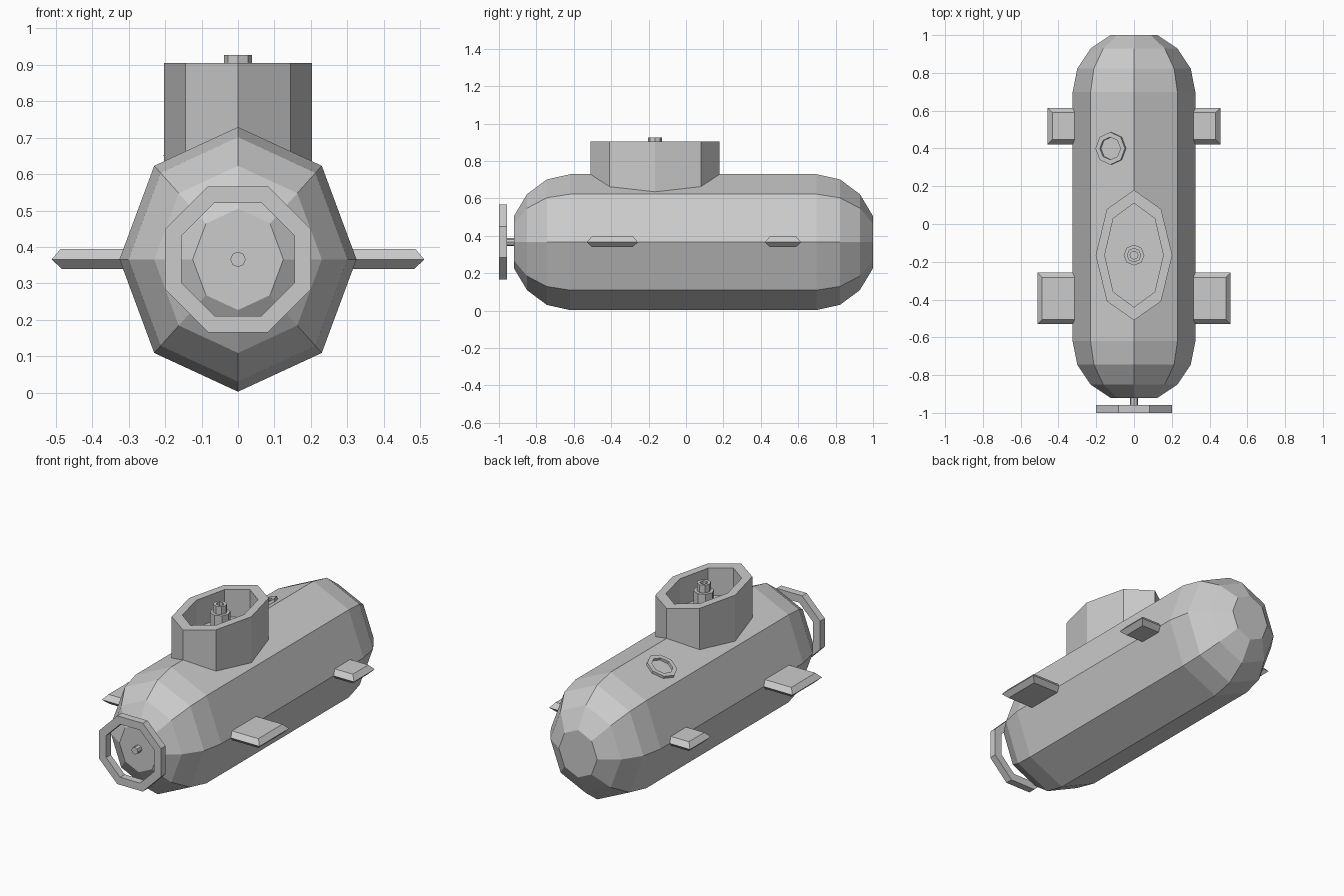
import bpy, bmesh
from math import cos, sin, pi, radians, atan2
from mathutils import Matrix, Vector

if "Cube" in bpy.data.objects:
    bpy.data.objects.remove(bpy.data.objects["Cube"])

CZ = 0.366  # hull axis height


def loft(name, rings, cap=True, loop=False, matrix=None):
    """Skin a list of equal-length point rings; cap the ends or close the loop."""
    bm = bmesh.new()
    vs = [[bm.verts.new(p) for p in r] for r in rings]
    n = len(vs[0])
    for k in range(len(vs) if loop else len(vs) - 1):
        a, b = vs[k], vs[(k + 1) % len(vs)]
        for i in range(n):
            j = (i + 1) % n
            bm.faces.new((a[i], a[j], b[j], b[i]))
    if cap and not loop:
        bm.faces.new(vs[0][::-1])
        bm.faces.new(vs[-1])
    bmesh.ops.recalc_face_normals(bm, faces=bm.faces)
    if matrix:
        bm.transform(matrix)
    me = bpy.data.meshes.new(name)
    bm.to_mesh(me)
    bm.free()
    ob = bpy.data.objects.new(name, me)
    bpy.context.collection.objects.link(ob)
    return ob


def ring(rx, ry, z, phase=0.0, n=8):
    return [(rx * cos(phase + 2 * pi * i / n), ry * sin(phase + 2 * pi * i / n), z)
            for i in range(n)]


# local z -> world y, at hull axis
along_y = Matrix.Translation((0, 0, CZ)) @ Matrix.Rotation(-pi / 2, 4, 'X')

# hull: octagonal capsule with truncated ends
RX, RZ, Y0, Y1 = 0.325, 0.363, -0.62, 0.698
angles = [radians(a) for a in (67.5, 45, 22.5, 0)]
stations = [(Y0 - 0.325 * sin(a), cos(a)) for a in angles]
stations += [(Y1 + 0.327 * sin(a), cos(a)) for a in reversed(angles)]
loft("hull", [ring(RX * s, RZ * s, y) for y, s in stations], matrix=along_y)

# propeller ring and shaft
ph = pi / 8
loft("propeller_ring",
     [ring(r, r, y, ph) for r, y in ((0.2165, -1), (0.2165, -0.957), (0.168, -0.957), (0.168, -1))],
     loop=True, matrix=along_y)
loft("propeller_shaft", [ring(0.021, 0.021, y) for y in (-0.957, -0.85)], matrix=along_y)

# conning tower: hollow elongated octagon with a floor
at_tower = Matrix.Translation((0, -0.165, 0))
loft("conning_tower",
     [ring(0.203, 0.345, 0.6), ring(0.203, 0.345, 0.905),
      ring(0.155, 0.275, 0.905), ring(0.155, 0.275, 0.745)], matrix=at_tower)

# periscope: stepped column with an open top
loft("periscope",
     [ring(r, r, z) for r, z in ((0.055, 0.72), (0.055, 0.88), (0.038, 0.88),
                                 (0.038, 0.926), (0.021, 0.926), (0.021, 0.89))],
     matrix=at_tower)

# hatch rim lying on the sloping deck
slope = atan2(RZ * (1 - cos(pi / 4)), RX * sin(pi / 4))
deck = Matrix.Translation((-0.12, 0.4, 0.674)) @ Matrix.Rotation(-slope, 4, 'Y')
loft("hatch_rim",
     [ring(r, r, z) for r, z in ((0.086, -0.01), (0.086, 0.015), (0.06, 0.015), (0.06, -0.01))],
     loop=True, matrix=deck)


# diving planes: slabs with sharp sloping edges
def fin(name, side, tip, ya, yb):
    rings = []
    for z, d in ((0.34, 0.027), (CZ, 0.0), (0.395, 0.025)):
        x0, x1 = side * 0.27, side * (tip - d)
        rings.append([(x0, ya + d, z), (x1, ya + d, z), (x1, yb - d, z), (x0, yb - d, z)])
    loft(name, rings)


for side, label in ((-1, "left"), (1, "right")):
    fin("large_fin_" + label, side, 0.511, -0.53, -0.257)
    fin("small_fin_" + label, side, 0.457, 0.422, 0.615)
